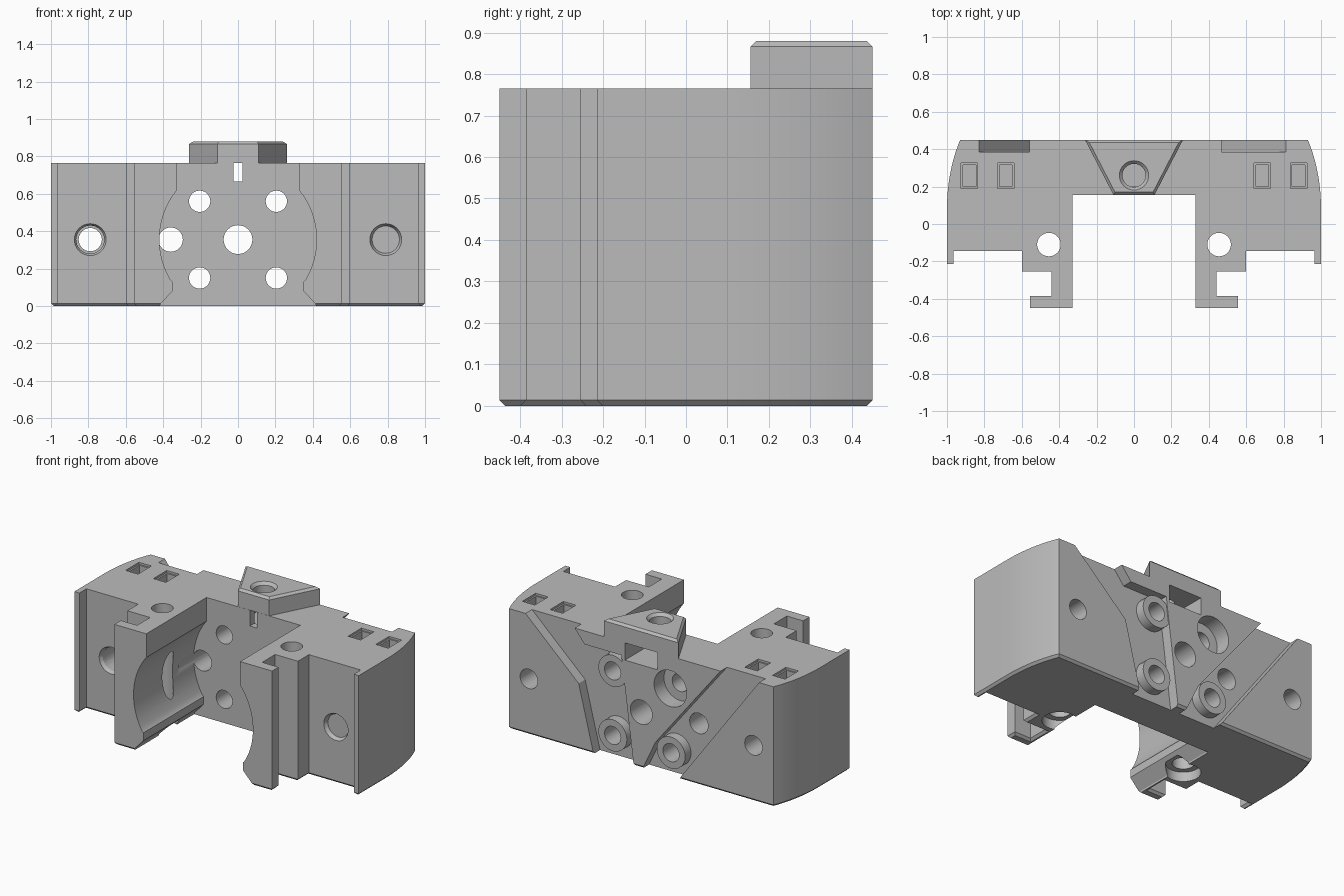
import bpy, bmesh, math
from mathutils import Matrix, Vector

if "Cube" in bpy.data.objects:
    bpy.data.objects.remove(bpy.data.objects["Cube"], do_unlink=True)

grey = bpy.data.materials.new("plain grey")
grey.use_nodes = True
colour = (0.5, 0.5, 0.5, 1)
grey.diffuse_color = colour
grey.node_tree.nodes["Principled BSDF"].inputs["Base Color"].default_value = colour

HEIGHT, BACK, FLOOR = 0.765, 0.45, 0.385


def finish(name, bm):
    bmesh.ops.recalc_face_normals(bm, faces=bm.faces)
    mesh = bpy.data.meshes.new(name)
    bm.to_mesh(mesh)
    bm.free()
    mesh.materials.append(grey)
    ob = bpy.data.objects.new(name, mesh)
    bpy.context.collection.objects.link(ob)
    return ob


def prism(name, points, low, high, axis="z", chamfer_z=None):
    """Extrude a flat outline along z (xy outline) or y (xz outline)."""
    bm = bmesh.new()
    place = (lambda a, b: (a, b, low)) if axis == "z" else (lambda a, b: (a, low, b))
    face = bm.faces.new([bm.verts.new(place(a, b)) for a, b in points])
    new = bmesh.ops.extrude_face_region(bm, geom=[face])["geom"]
    shift = Vector((0, 0, high - low) if axis == "z" else (0, high - low, 0))
    bmesh.ops.translate(bm, vec=shift, verts=[v for v in new if isinstance(v, bmesh.types.BMVert)])
    if chamfer_z is not None:
        rim = [e for e in bm.edges if all(abs(v.co.z - chamfer_z) < 1e-5 for v in e.verts)]
        bmesh.ops.bevel(bm, geom=rim, offset=0.014, segments=1, affect="EDGES")
    return finish(name, bm)


def box(name, x0, x1, y0, y1, z0, z1):
    return prism(name, [(x0, y0), (x1, y0), (x1, y1), (x0, y1)], z0, z1)


def rod(name, a, b, r, low, high, axis="y", r2=None):
    """Cylinder or cone along y at (x, z), or along z at (x, y)."""
    bm = bmesh.new()
    bmesh.ops.create_cone(bm, cap_ends=True, segments=32, radius1=r,
                          radius2=r if r2 is None else r2, depth=high - low)
    mid = (low + high) / 2
    if axis == "y":
        m = Matrix.Translation((a, mid, b)) @ Matrix.Rotation(-math.pi / 2, 4, "X")
    else:
        m = Matrix.Translation((a, b, mid))
    bmesh.ops.transform(bm, matrix=m, verts=bm.verts)
    return finish(name, bm)


def combine(target, tool, operation="DIFFERENCE"):
    mod = target.modifiers.new("cut", "BOOLEAN")
    mod.operation, mod.object, mod.solver = operation, tool, "EXACT"
    bpy.context.view_layer.objects.active = target
    bpy.ops.object.modifier_apply(modifier=mod.name)
    bpy.data.objects.remove(tool, do_unlink=True)


def mirrored(half):
    return half + [(-a, b) for a, b in reversed(half)]


# Main body: mirrored outline with T-slot arms, end lips and rounded back corners
half = [(0.555, -0.45), (0.555, -0.385), (0.44, -0.385), (0.44, -0.255), (0.6, -0.255),
        (0.6, -0.145), (0.965, -0.145), (0.965, -0.215), (1, -0.215)]
for i in range(11):
    t = math.radians(3.5 * i)
    half.append((0.61 + 0.39 * math.cos(t), 0.08 + 0.37 * math.sin(t) / math.sin(math.radians(35))))
body = prism("carriage_body", mirrored(half), 0, HEIGHT, chamfer_z=0)

# Front pocket: straight slot above, round bore, flared foot
pocket = [(0.42, -0.02), (0.415, 0.01), (0.35, 0.08), (0.35, 0.13)]
for i in range(21):
    t = math.radians(-31 + i * 69.2 / 20)
    pocket.append((0.42 * math.cos(t), 0.355 + 0.42 * math.sin(t)))
pocket += [(0.33, 1)]
combine(body, prism("pocket", mirrored(pocket), -0.6, 0.155, "y"))

# Sloping channels across the back
left_channel = [(0.83, 0.78), (0.44, 0.42), (0.33, -0.02), (0.05, -0.02),
                (0.14, 0.68), (0.4, 0.68), (0.48, 0.78)]
right_channel = [(-0.84, 0.78), (-0.25, -0.02), (0.0, -0.02), (-0.1, 0.19), (-0.57, 0.78)]
for outline in (left_channel, right_channel):
    combine(body, prism("channel", outline, FLOOR, 0.6, "y"))

# Raised rings round the screw holes inside the channels
for x, z in ((0.205, 0.15), (-0.205, 0.15), (0.205, 0.56)):
    combine(body, rod("ring", x, z, 0.1, 0.33, BACK - 0.006), "UNION")

# Screw holes through the back wall
for x in (-0.205, 0.205):
    for z in (0.15, 0.56):
        combine(body, rod("screw_hole", x, z, 0.057, 0, 0.6))
combine(body, rod("counterbore", -0.205, 0.56, 0.115, 0.35, 0.6))
combine(body, rod("centre_hole", 0, 0.355, 0.077, 0, 0.6))
combine(body, rod("side_hole", -0.36, 0.355, 0.065, 0, 0.6))

for s in (-1, 1):
    # Long holes in the wings, widened at the front
    combine(body, rod("wing_hole", s * 0.79, 0.355, 0.062, -0.6, 0.6))
    combine(body, rod("wing_counterbore", s * 0.79, 0.355, 0.075, -0.6, 0.1))
    combine(body, rod("wing_countersink", s * 0.79, 0.355, 0.095, -0.165, -0.12, r2=0.073))
    # Upright holes beside the pocket, widened underneath
    combine(body, rod("upright_hole", s * 0.455, -0.11, 0.063, -0.1, 1, "z"))
    combine(body, rod("upright_counterbore", s * 0.455, -0.11, 0.1, -0.1, 0.06, "z"))
    # Rectangular pockets in the top
    for x in (0.685, 0.88):
        cx = s * x
        combine(body, box("top_pocket", cx - 0.034, cx + 0.034, 0.2, 0.315, 0.6, 1))
        combine(body, box("top_recess", cx - 0.044, cx + 0.044, 0.19, 0.325, 0.752, 1))

# Window at the back with a narrow slot to the front
combine(body, box("window", -0.115, 0.115, 0.2, 0.6, 0.655, 0.8))
combine(body, box("window_slot", -0.025, 0.025, 0.1, 0.4, 0.665, 0.8))

# Trapezoid lug on top
lug = prism("top_lug", mirrored([(0.11, 0.156), (0.262, 0.45)]), HEIGHT, 0.88, chamfer_z=0.88)
combine(lug, rod("lug_hole", 0, 0.26, 0.062, 0.7, 1, "z"))
combine(lug, rod("lug_countersink", 0, 0.26, 0.062, 0.862, 0.884, "z", r2=0.082))

for ob in (body, lug):
    bpy.ops.object.select_all(action="DESELECT")
    ob.select_set(True)
    bpy.context.view_layer.objects.active = ob
    bpy.ops.object.shade_smooth_by_angle(angle=math.radians(25))
